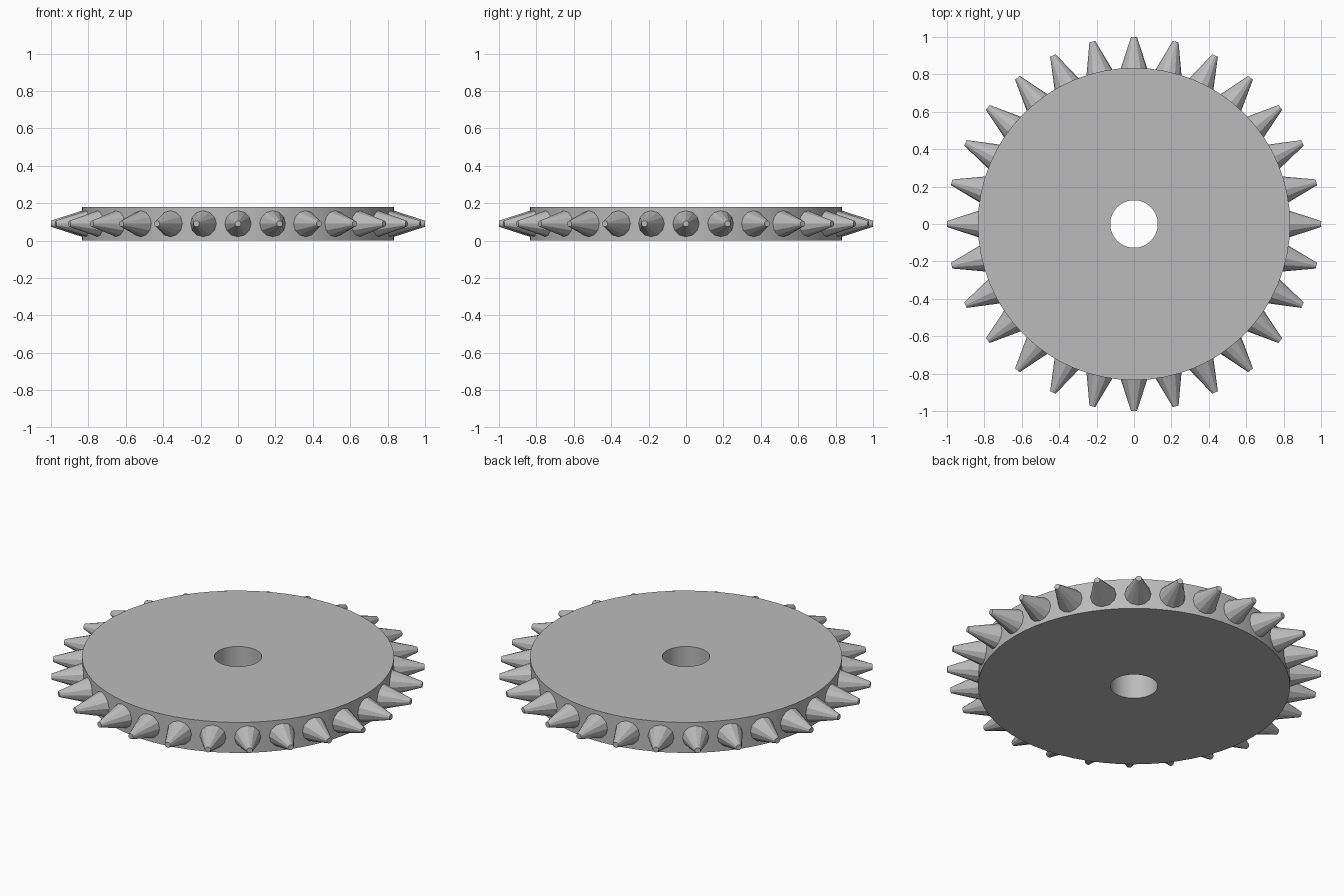
import bpy, bmesh
from math import pi, sin, cos
from mathutils import Matrix, Vector

if "Cube" in bpy.data.objects:
    bpy.data.objects.remove(bpy.data.objects["Cube"], do_unlink=True)

THICK = 0.18
DISC_R, HOLE_R = 0.835, 0.127
TEETH, SEGMENTS = 28, 64

steel = bpy.data.materials.new("grey steel")
steel.use_nodes = True
grey = (0.5, 0.5, 0.5, 1)
steel.diffuse_color = grey
steel.node_tree.nodes["Principled BSDF"].inputs["Base Color"].default_value = grey


def finish(bm, name):
    bmesh.ops.recalc_face_normals(bm, faces=bm.faces)
    mesh = bpy.data.meshes.new(name)
    bm.to_mesh(mesh)
    bm.free()
    mesh.materials.append(steel)
    obj = bpy.data.objects.new(name, mesh)
    bpy.context.collection.objects.link(obj)
    return obj


# Disc with a centre hole: a rectangular section swept round the axis
bm = bmesh.new()
section = [(HOLE_R, 0), (DISC_R, 0), (DISC_R, THICK), (HOLE_R, THICK)]
rings = []
for i in range(SEGMENTS):
    a = 2 * pi * i / SEGMENTS
    rings.append([bm.verts.new((r * cos(a), r * sin(a), z)) for r, z in section])
for i, ring in enumerate(rings):
    after = rings[(i + 1) % SEGMENTS]
    for k in range(4):
        n = (k + 1) % 4
        bm.faces.new((ring[k], after[k], after[n], ring[n]))
disc = finish(bm, "disc")
bpy.context.view_layer.objects.active = disc
disc.select_set(True)
bpy.ops.object.shade_smooth_by_angle()

# Blunt conical teeth pointing outward round the rim
bm = bmesh.new()
inner, outer = 0.80, 1.0
lay_outward = Matrix.Rotation(pi / 2, 4, "Y")
for i in range(TEETH):
    place = (Matrix.Translation(Vector((0, 0, THICK / 2)))
             @ Matrix.Rotation(2 * pi * i / TEETH, 4, "Z")
             @ Matrix.Translation(Vector(((inner + outer) / 2, 0, 0)))
             @ lay_outward)
    bmesh.ops.create_cone(bm, cap_ends=True, segments=12, radius1=0.081,
                          radius2=0.016, depth=outer - inner, matrix=place)
finish(bm, "teeth")
